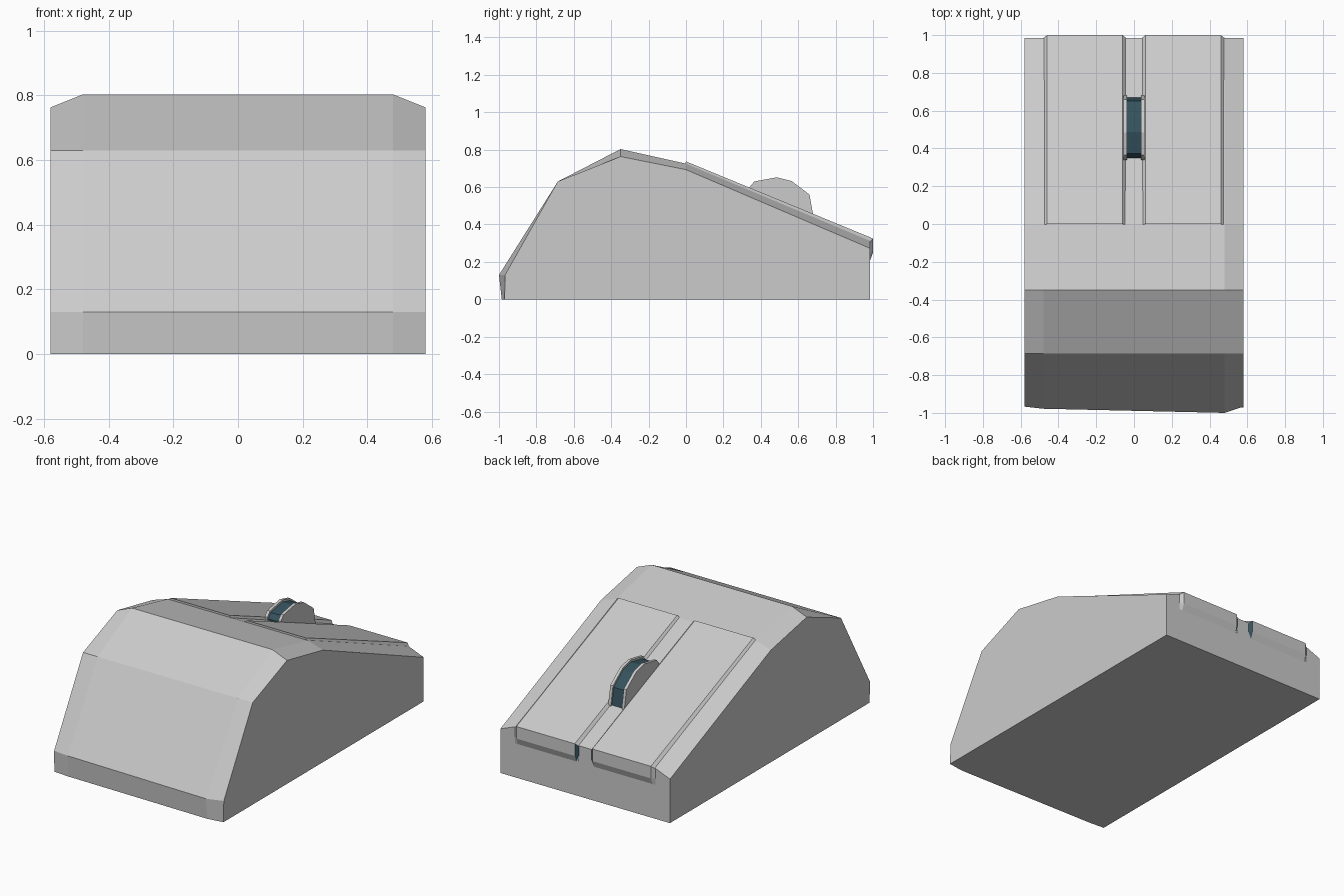
import bpy, bmesh

if "Cube" in bpy.data.objects:
    bpy.data.objects.remove(bpy.data.objects["Cube"])


def material(name, rgb):
    m = bpy.data.materials.new(name)
    m.diffuse_color = (*rgb, 1)
    m.use_nodes = True
    m.node_tree.nodes["Principled BSDF"].inputs["Base Color"].default_value = m.diffuse_color
    return m


GREY = material("light grey", (0.6, 0.6, 0.6))
TEAL = material("dark teal", (0.035, 0.085, 0.11))


def loft(name, sections, mats, rule=None):
    """Join closed (y, z) sections placed at successive x values."""
    bm = bmesh.new()
    rings = [[bm.verts.new((x, y, z)) for y, z in pts] for x, pts in sections]
    n = len(rings[0])
    for a, b in zip(rings, rings[1:]):
        for i in range(n):
            j = (i + 1) % n
            bm.faces.new((a[i], a[j], b[j], b[i]))
    bm.faces.new(rings[0])
    bm.faces.new(rings[-1])
    bmesh.ops.recalc_face_normals(bm, faces=bm.faces)
    if rule:
        for f in bm.faces:
            f.material_index = int(rule(f.calc_center_median()))
    me = bpy.data.meshes.new(name)
    bm.to_mesh(me)
    bm.free()
    for m in mats:
        me.materials.append(m)
    ob = bpy.data.objects.new(name, me)
    bpy.context.collection.objects.link(ob)
    return ob


# Body: side profile with chamfered outer edges
def body_profile(foot, heel, drop):
    return [(foot, 0), (heel, 0.13), (-0.685, 0.63), (-0.35, 0.803 - drop),
            (0, 0.725 - drop * 0.8), (0.985, 0.312 - drop), (0.985, 0)]


loft("mouse_body", [(-0.58, body_profile(-0.965, -0.967, 0.04)),
                    (-0.48, body_profile(-0.972, -0.978, 0)),
                    (0.48, body_profile(-0.985, -1.0, 0)),
                    (0.58, body_profile(-0.97, -0.967, 0.04))], [GREY])

# Buttons: raised plates folding over the end, with bevelled sides
low = [(-0.006, 0.722), (0.985, 0.308), (0.985, 0.25), (0.985, 0.21), (0.97, 0.21), (0, 0.68)]
high = [(0, 0.737), (1.0, 0.325), (1.0, 0.25), (0.985, 0.21), (0.97, 0.21), (0, 0.68)]
for side, s in (("left", -1), ("right", 1)):
    loft(side + "_button",
         [(s * 0.042, low), (s * 0.06, high), (s * 0.46, high), (s * 0.48, low)],
         [GREY, TEAL], lambda c: c.y > 0.98 and abs(c.x) < 0.055)

# Scroll wheel: teal tread between two grey discs
rim = [(0.34, 0.5), (0.34, 0.6), (0.365, 0.63), (0.485, 0.652), (0.565, 0.632),
       (0.66, 0.56), (0.68, 0.45), (0.68, 0.38)]
tread = [(0.51 + (y - 0.51) * 0.95, z - 0.012) for y, z in rim]
loft("wheel_tread", [(-0.04, tread), (0.04, tread)], [TEAL])
for side, s in (("left", -1), ("right", 1)):
    loft(side + "_wheel_disc", [(s * 0.037, rim), (s * 0.055, rim)], [GREY])
